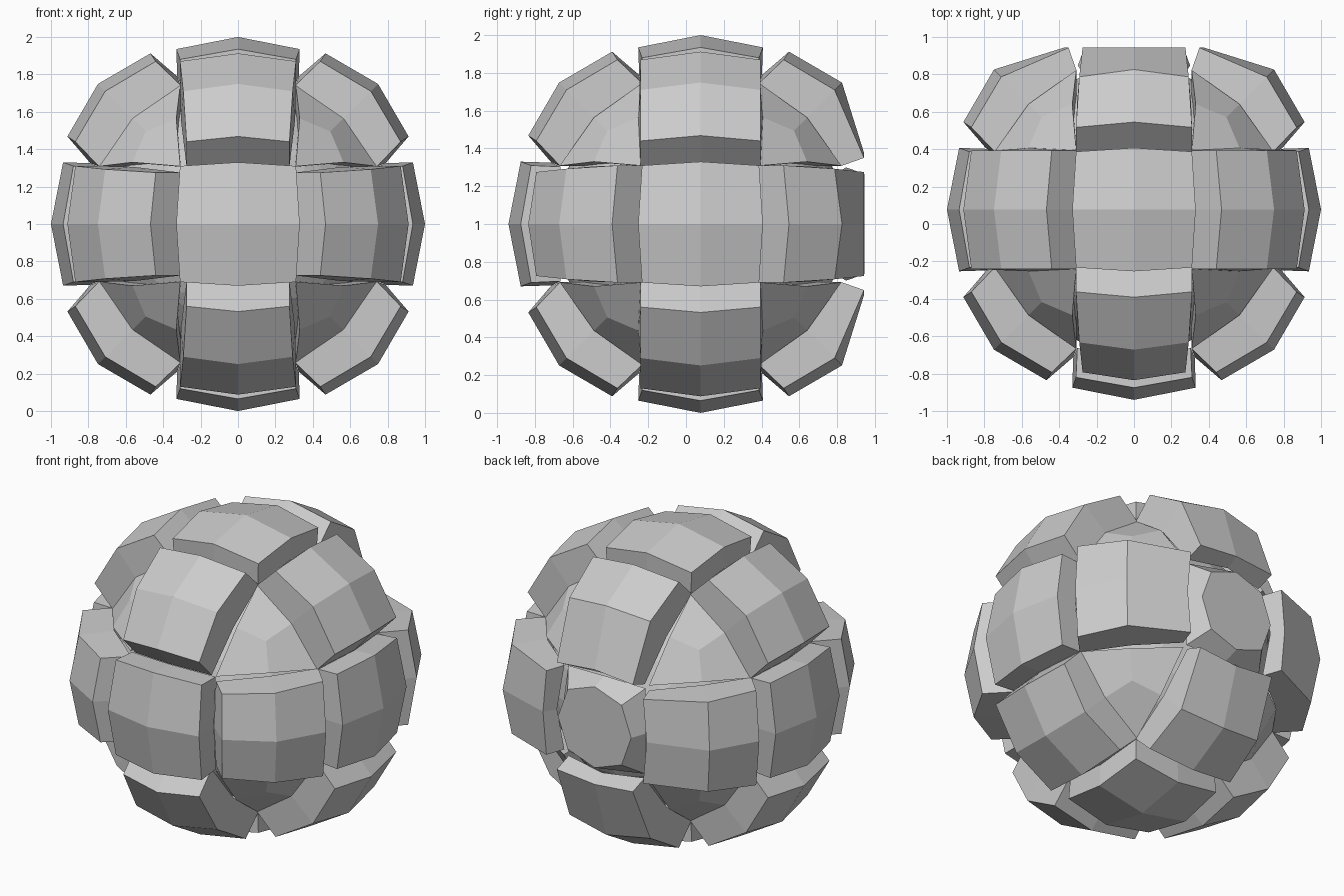
import bpy, bmesh
from mathutils import Vector

if "Cube" in bpy.data.objects:
    bpy.data.objects.remove(bpy.data.objects["Cube"])

CENTRE = Vector((0, 0.077, 1.0))
AXES = [Vector((1, 0, 0)), Vector((0, 1, 0)), Vector((0, 0, 1))]
RING = [(-1, -1), (0, -1), (1, -1), (1, 0), (1, 1), (0, 1), (-1, 1), (-1, 0)]


def make_object(name, verts, faces):
    bm = bmesh.new()
    vs = [bm.verts.new(v + CENTRE) for v in verts]
    for f in faces:
        bm.faces.new([vs[i] for i in f])
    bmesh.ops.recalc_face_normals(bm, faces=bm.faces)
    mesh = bpy.data.meshes.new(name)
    bm.to_mesh(mesh)
    bm.free()
    obj = bpy.data.objects.new(name, mesh)
    bpy.context.collection.objects.link(obj)
    return obj


def make_panel(name, top, base):
    """Padded block: 2x2 quads on top, eight side walls, closed base.
    top and base are functions of grid position (u, v)."""
    verts = [top(u, v) for u, v in RING] + [top(0, 0)] + [base(u, v) for u, v in RING]
    faces = [(7, 0, 1, 8), (1, 2, 3, 8), (3, 4, 5, 8), (5, 6, 7, 8)]
    faces += [(i, (i + 1) % 8, 9 + (i + 1) % 8, 9 + i) for i in range(8)]
    faces.append(tuple(range(9, 17)))
    make_object(name, verts, faces)


def face_panel(name, n, a, t):
    front, back = n.y < -0.5, n.y > 0.5

    def top(u, v):
        k = abs(u) + abs(v)
        if back:   # flat eight-sided plate
            half, h = (0, 0.265, 0.195)[k], 0.868
        else:
            half, h = (0, 0.33, 0.31)[k], (1.0, 0.935, 0.88)[k]
            h += 0.017 if front else 0
        return a * (u * half) + t * (v * half) + n * h

    def base(u, v):
        k = abs(u) + abs(v)
        half, h = (0, 0.325, 0.303)[k], (0, 0.79, 0.74)[k]
        if back:
            half, h = (0, 0.30, 0.28)[k], (0, 0.77, 0.74)[k]
        return a * (u * half) + t * (v * half) + n * h

    make_panel(name, top, base)


def edge_panel(name, n, a, t):
    def width(v):
        # narrower towards the front and back poles
        if abs(n.y) < 0.1:
            return 0.317
        s = v * (1 if t.y * n.y > 0 else -1)
        return 0.2925 - 0.0175 * s

    def top(u, v):
        if v == 0:
            half, h = 0, (1.004 if u else 1.059)
        else:
            half, h = (0.304, 0.926) if u else (0.314, 0.976)
        p = a * (u * width(v)) + t * (v * half) + n * h
        if n.y > 0.1 and v * t.y > 0:   # back ends are trimmed flat
            other = 0.35 if u else 0.375
            p.y = 0.866
            for ax in (0, 2):
                if abs(n[ax]) > 0.1:
                    p[ax] = other if n[ax] > 0 else -other
        return p

    def base(u, v):
        half = abs(v) * (0.308 if u else 0.328)
        h = 0.742 if (u and v) else 0.79
        w = width(v) if v else width(v) + 0.013
        return a * (u * w) + t * (v * half) + n * h

    make_panel(name, top, base)


# Six main panels on the axes
names = {(0, -1): "right_panel", (0, 1): "left_panel", (1, -1): "front_panel"}
labels = [("left_panel", "right_panel"), ("front_panel", "back_plate"), ("bottom_panel", "top_panel")]
for i in range(3):
    for k, s in enumerate((-1, 1)):
        face_panel(labels[i][k], AXES[i] * s, AXES[(i + 1) % 3], AXES[(i + 2) % 3])

# Twelve diagonal panels between them
count = 0
for i in range(3):
    a = AXES[i]
    for s1 in (-1, 1):
        for s2 in (-1, 1):
            n = (AXES[(i + 1) % 3] * s1 + AXES[(i + 2) % 3] * s2).normalized()
            count += 1
            edge_panel(f"diagonal_panel_{count:02d}", n, a, n.cross(a))

# Eight recessed corner patches, three quads each
R = 0.864
corner = [(0.863, 0.357, 0.357), (0.357, 0.863, 0.357), (0.357, 0.357, 0.863)]
mids = [(0.653, 0.653, 0.382), (0.382, 0.653, 0.653), (0.653, 0.382, 0.653)]
hub = [(0.572, 0.572, 0.572)]
count = 0
for sx in (-1, 1):
    for sy in (-1, 1):
        for sz in (-1, 1):
            verts = [Vector((p[0] * sx, p[1] * sy, p[2] * sz)) * R for p in corner + mids + hub]
            # inner point closes the patch into a solid wedge
            verts.append(Vector((sx, sy, sz)) * 0.3)
            faces = [(0, 3, 6, 5), (1, 4, 6, 3), (2, 5, 6, 4)]
            rim = [0, 3, 1, 4, 2, 5]
            faces += [(rim[j], rim[(j + 1) % 6], 7) for j in range(6)]
            count += 1
            make_object(f"corner_patch_{count}", verts, faces)

# Inner core filling the seams
bpy.ops.mesh.primitive_ico_sphere_add(subdivisions=3, radius=0.77, location=CENTRE)
bpy.context.object.name = "inner_core"
